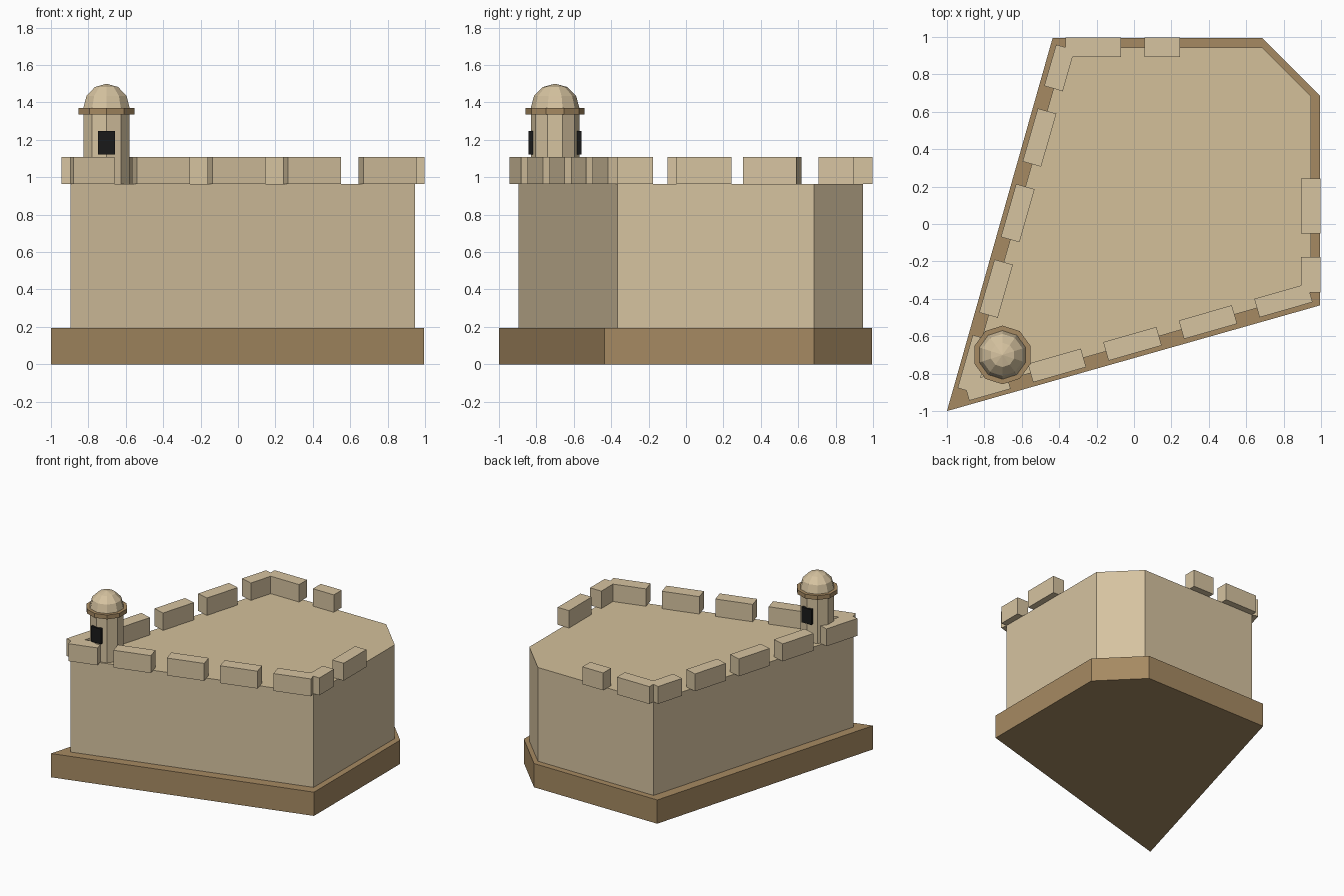
import bpy
import bmesh
from math import atan2, cos, sin, pi
from mathutils import Matrix, Vector

cube = bpy.data.objects.get("Cube")
if cube:
    bpy.data.objects.remove(cube)


def material(name, hex_code):
    srgb = [int(hex_code[i:i + 2], 16) / 255 for i in (0, 2, 4)]
    color = [((c + 0.055) / 1.055) ** 2.4 for c in srgb] + [1]
    mat = bpy.data.materials.new(name)
    mat.use_nodes = True
    mat.diffuse_color = color
    mat.node_tree.nodes["Principled BSDF"].inputs["Base Color"].default_value = color
    return mat


stone = material("pale stone", "D6C3A0")
paving = material("paving sand", "D4C09A")
brown = material("brown stone", "A68A62")
dark = material("dark opening", "1A1A1A")


def finish(name, bm, *mats):
    bmesh.ops.recalc_face_normals(bm, faces=bm.faces)
    mesh = bpy.data.meshes.new(name)
    bm.to_mesh(mesh)
    bm.free()
    for mat in mats:
        mesh.materials.append(mat)
    obj = bpy.data.objects.new(name, mesh)
    bpy.context.collection.objects.link(obj)


def prism(name, outline, z0, z1, *mats):
    """Extrude a plan outline; a second material goes on the top face."""
    bm = bmesh.new()
    low = bm.faces.new([bm.verts.new((x, y, z0)) for x, y in outline])
    up = bmesh.ops.extrude_face_region(bm, geom=[low], use_keep_orig=True)["geom"]
    bmesh.ops.translate(bm, vec=(0, 0, z1 - z0),
                        verts=[g for g in up if isinstance(g, bmesh.types.BMVert)])
    if len(mats) > 1:
        for face in bm.faces:
            face.material_index = int(face.calc_center_median().z > z1 - 0.001)
    finish(name, bm, *mats)


def box(name, center, size, angle, mat):
    bm = bmesh.new()
    bmesh.ops.create_cube(bm, size=1)
    bmesh.ops.transform(bm, verts=bm.verts, matrix=Matrix.Translation(center)
                        @ Matrix.Rotation(angle, 4, "Z") @ Matrix.Diagonal((*size, 1)))
    finish(name, bm, mat)


def turned(name, profile, center, mat, sides=10):
    """Faceted solid of revolution with a corner towards +y."""
    bm = bmesh.new()
    start = [bm.verts.new((0, r, z)) for r, z in profile]
    edges = [bm.edges.new(pair) for pair in zip(start, start[1:])]
    bmesh.ops.spin(bm, geom=start + edges, cent=(0, 0, 0), axis=(0, 0, 1),
                   angle=2 * pi, steps=sides, use_duplicate=False)
    bmesh.ops.remove_doubles(bm, verts=bm.verts, dist=0.0005)
    bmesh.ops.translate(bm, verts=bm.verts, vec=(*center, 0))
    finish(name, bm, mat)


# Plinth and main wall
FLOOR = 0.965
plinth_plan = [(-1, -1), (0.995, -0.435), (0.995, 0.685), (0.685, 0.995), (-0.435, 0.995)]
wall_plan = [(-0.895, -0.895), (0.945, -0.367), (0.945, 0.685), (0.685, 0.945), (-0.367, 0.945)]
prism("plinth", plinth_plan, 0, 0.195, brown)
prism("bastion_wall", wall_plan, 0.195, FLOOR, stone, paving)

# Merlons: start and end distances along each wall edge
long_side = [(0.0, 0.23)] + [(0.355 + 0.42 * i, 0.65 + 0.42 * i) for i in range(4)]
runs = {
    "front": (0, long_side),
    "left_side": (1, [(0.0, 0.19), (0.315, 0.61)]),
    "back": (3, [(0.44, 0.63), (0.755, 1.05)]),
    "right_side": (4, long_side),
}
for side, (index, spans) in runs.items():
    a = Vector(wall_plan[index])
    b = Vector(wall_plan[(index + 1) % len(wall_plan)])
    along = (b - a).normalized()
    for number, (s0, s1) in enumerate(spans, 1):
        mid = a + along * (s0 + s1) / 2
        box(f"{side}_merlon_{number}", (mid.x, mid.y, FLOOR + 0.0715),
            (s1 - s0, 0.103, 0.143), atan2(along.y, along.x), stone)

# Corner watch turret
spot = (-0.703, -0.7)
turned("turret_body", [(0, FLOOR), (0.13, FLOOR), (0.13, 1.34), (0, 1.34)], spot, stone)
turned("turret_cornice", [(0, 1.335), (0.157, 1.335), (0.157, 1.37), (0, 1.37)], spot, brown)
dome = [(0.13 * cos(i * pi / 6), 1.37 + 0.13 * sin(i * pi / 6)) for i in range(4)]
turned("turret_dome", dome, spot, stone)
for name, way in (("front_window", -1), ("back_window", 1)):
    box(name, (spot[0], spot[1] + way * 0.13, 1.185), (0.09, 0.024, 0.125), 0, dark)
